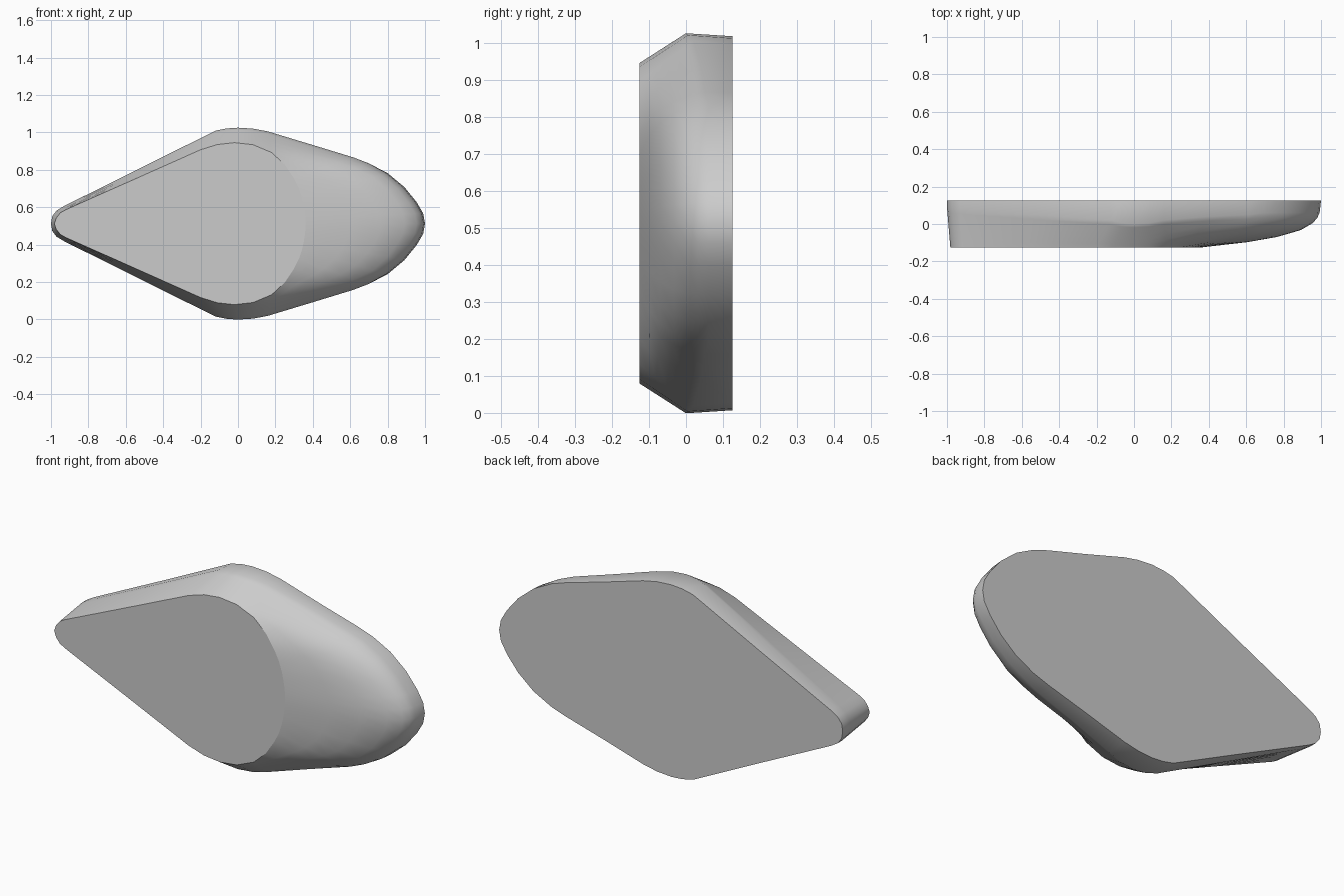
import bpy, bmesh, math

if "Cube" in bpy.data.objects:
    bpy.data.objects.remove(bpy.data.objects["Cube"])

MID = 0.512          # height of the symmetry plane
FRONT, BACK = -0.125, 0.125

# Upper half stations: front x, front half height, rim x, rim half height, ridge y, roundness
STATIONS = [
    (-0.982, 0, -1.0, 0, 0.09, 0),
    (-0.972, 0.03, -0.993, 0.04, 0.09, 0),
    (-0.95, 0.058, -0.97, 0.07, 0.09, 0),
    (-0.92, 0.075, -0.93, 0.094, 0.085, 0),
    (-0.55, 0.239, -0.52, 0.298, 0.05, 0),
    (-0.2, 0.395, -0.12, 0.497, 0.02, 0),
    (-0.11, 0.423, -0.06, 0.509, 0.005, 0),
    (-0.02, 0.433, 0.0, 0.513, 0.0, 0),
    (0.08, 0.422, 0.08, 0.508, 0.005, 0),
    (0.18, 0.38, 0.16, 0.493, 0.02, 0.1),
    (0.25, 0.315, 0.4, 0.421, 0.04, 0.4),
    (0.30, 0.24, 0.62, 0.355, 0.05, 0.75),
    (0.325, 0.19, 0.70, 0.325, 0.06, 0.9),
    (0.342, 0.14, 0.80, 0.27, 0.06, 1),
    (0.352, 0.095, 0.89, 0.195, 0.06, 1),
    (0.358, 0.055, 0.955, 0.115, 0.06, 1),
    (0.361, 0.027, 0.99, 0.055, 0.06, 1),
    (0.362, 0, 1.0, 0, 0.06, 1),
]
STEPS = [0, 0.15, 0.3, 0.5, 0.7, 0.85, 1]
ROUND = [0, 0.38, 0.63, 0.83, 0.93, 0.968, 0.988]


def column(st, side):
    """Points running from the front face over the ridge to the back."""
    fx, fh, bx, bh, ridge, r = st
    pts = []
    for s, w in zip(STEPS, ROUND):
        k = s + (w - s) * r
        pts.append((fx + (bx - fx) * k, FRONT + s * (ridge - FRONT),
                    MID + side * (fh + (bh - fh) * k)))
    k = 0.9 + 0.1 * r
    if bx < -0.9:
        k = 1
    pts.append((fx + (bx - fx) * k, BACK, MID + side * (fh + (bh - fh) * k)))
    return pts


# Rounded body: upper half, then mirrored lower half
bm = bmesh.new()
cols = [column(s, 1) for s in STATIONS] + [column(s, -1) for s in STATIONS[-2:0:-1]]
verts = [[bm.verts.new(p) for p in c] for c in cols]
n = len(verts)
for i in range(n):
    a, b = verts[i], verts[(i + 1) % n]
    for j in range(len(a) - 1):
        bm.faces.new((a[j], b[j], b[j + 1], a[j + 1]))

# Flat front and back
caps = [bm.faces.new([c[0] for c in verts]), bm.faces.new([c[-1] for c in verts])]
bmesh.ops.recalc_face_normals(bm, faces=bm.faces)
for f in bm.faces:
    f.smooth = f not in caps
for cap in caps:
    for e in cap.edges:
        if cap is caps[1] or e.calc_face_angle() > math.radians(25):
            e.smooth = False

mesh = bpy.data.meshes.new("body")
bm.to_mesh(mesh)
bm.free()
body = bpy.data.objects.new("body", mesh)
bpy.context.collection.objects.link(body)

grey = bpy.data.materials.new("plain grey")
grey.diffuse_color = (0.6, 0.6, 0.6, 1)
grey.use_nodes = True
grey.node_tree.nodes["Principled BSDF"].inputs["Base Color"].default_value = grey.diffuse_color
mesh.materials.append(grey)
